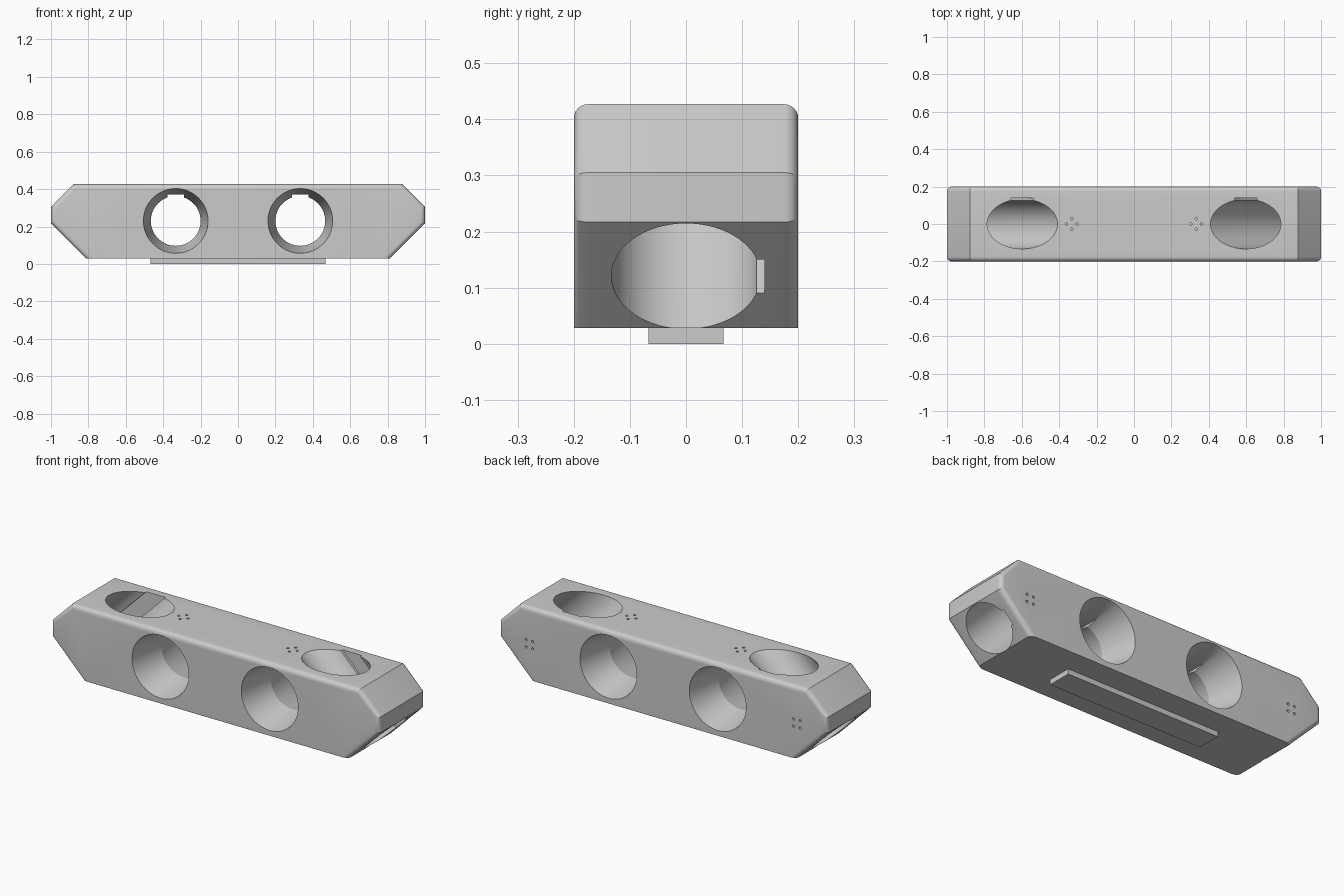
import bpy, bmesh
from math import pi, sin, cos
from mathutils import Matrix, Vector

if "Cube" in bpy.data.objects:
    bpy.data.objects.remove(bpy.data.objects["Cube"])

Z0, Z1, HY = 0.028, 0.427, 0.2       # body bottom, top and half depth
HOLE_Z = 0.23


def to_object(bm, name):
    bmesh.ops.recalc_face_normals(bm, faces=bm.faces)
    mesh = bpy.data.meshes.new(name)
    bm.to_mesh(mesh)
    bm.free()
    ob = bpy.data.objects.new(name, mesh)
    bpy.context.collection.objects.link(ob)
    return ob


def turned(name, stations, matrix, n=64):
    """Closed solid of revolution about local z from (z, radius) stations."""
    bm = bmesh.new()
    rings = [[bm.verts.new((r * cos(2 * pi * i / n), r * sin(2 * pi * i / n), z))
              for i in range(n)] for z, r in stations]
    for a, b in zip(rings, rings[1:]):
        for i in range(n):
            j = (i + 1) % n
            bm.faces.new((a[i], a[j], b[j], b[i]))
    bm.faces.new(rings[0])
    bm.faces.new(rings[-1])
    bm.transform(matrix)
    return to_object(bm, name)


def box(name, lo, hi, matrix=Matrix()):
    lo, hi = Vector(lo), Vector(hi)
    bm = bmesh.new()
    size = hi - lo
    bmesh.ops.create_cube(bm, size=1, matrix=matrix @ Matrix.Translation((lo + hi) / 2)
                          @ Matrix.Diagonal((*size, 1)))
    return to_object(bm, name)


def cut(target, cutter):
    cutter.hide_render = True
    bpy.context.view_layer.objects.active = target
    mod = target.modifiers.new("cut", 'BOOLEAN')
    mod.operation, mod.solver, mod.object = 'DIFFERENCE', 'EXACT', cutter
    bpy.ops.object.modifier_apply(modifier=mod.name)
    bpy.data.objects.remove(cutter)


# body: chamfered bar, rounded front and back rims except along the bottom
half = [(0.811, Z0), (1.0, 0.217), (1.0, 0.305), (0.878, Z1)]
profile = half + [(-x, z) for x, z in reversed(half)]
bm = bmesh.new()
face = bm.faces.new([bm.verts.new((x, -HY, z)) for x, z in profile])
ext = bmesh.ops.extrude_face_region(bm, geom=[face], use_keep_orig=True)
bmesh.ops.translate(bm, vec=(0, 2 * HY, 0),
                    verts=[v for v in ext["geom"] if isinstance(v, bmesh.types.BMVert)])
bmesh.ops.recalc_face_normals(bm, faces=bm.faces)
rim = [e for e in bm.edges if e.verts[0].co.y * e.verts[1].co.y > 0
       and max(v.co.z for v in e.verts) > Z0 + 0.01]
bmesh.ops.bevel(bm, geom=rim, offset=0.025, segments=6, profile=0.5, affect='EDGES')
body = to_object(bm, "body")

for s in (-1, 1):
    # front-to-back holes, narrowing to the middle, with a flat key slot on top
    across = Matrix.Translation((s * 0.333, 0, HOLE_Z)) @ Matrix.Rotation(-pi / 2, 4, 'X')
    cut(body, turned("through_cutter", [(-0.25, 0.183), (0, 0.133), (0.25, 0.183)], across))
    cut(body, box("slot_cutter", (s * 0.333 - 0.044, -0.25, HOLE_Z),
                  (s * 0.333 + 0.044, 0.25, HOLE_Z + 0.14)))

    # diagonal holes from the top to the lower end slope, key slot at the back
    diagonal = Matrix.Translation((s * 0.597, 0, Z1)) @ Matrix.Rotation(s * 3 * pi / 4, 4, 'Y')
    cut(body, turned("diagonal_cutter", [(-0.3, 0.133), (0.7, 0.133)], diagonal))
    cut(body, box("slot_cutter", (-0.042, 0, -0.3), (0.042, 0.14, 0.7), diagonal))

    # clusters of four pin holes on the top and on the back
    for k in range(4):
        a = k * pi / 2
        top = Matrix.Translation((s * 0.333 + 0.028 * cos(a), 0.028 * sin(a), Z1))
        cut(body, turned("pin_cutter", [(-0.02, 0.007), (0.02, 0.007)], top, 12))
        a += pi / 4
        back = (Matrix.Translation((s * 0.815 + 0.028 * cos(a), HY, 0.224 + 0.028 * sin(a)))
                @ Matrix.Rotation(-pi / 2, 4, 'X'))
        cut(body, turned("pin_cutter", [(-0.02, 0.007), (0.02, 0.007)], back, 12))

# locating tab under the body
tab = box("bottom_tab", (-0.467, -0.067, 0), (0.467, 0.067, Z0 + 0.002))

bpy.ops.object.select_all(action='DESELECT')
body.select_set(True)
bpy.context.view_layer.objects.active = body
bpy.ops.object.shade_smooth_by_angle(angle=pi / 9)
